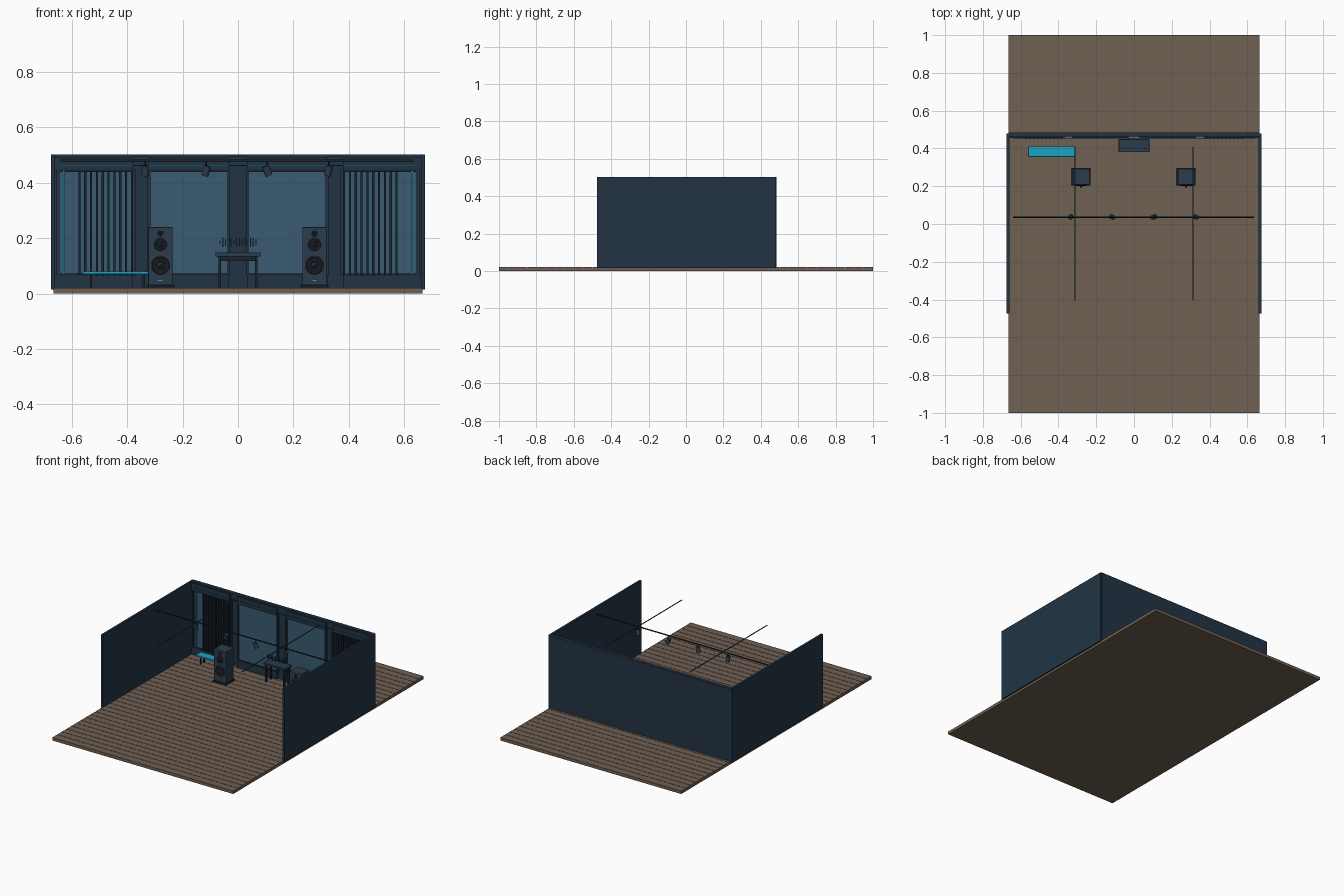
import bpy, math
from mathutils import Vector


def material(name, r, g, b, a=1.0):
    m = bpy.data.materials.new(name)
    m.diffuse_color = (r, g, b, a)
    return m


NAVY = material("navy", 0.016, 0.034, 0.058)
DARK = material("dark", 0.010, 0.018, 0.028)
WOOD = material("wood", 0.16, 0.115, 0.085)
GLASS = material("glass", 0.04, 0.105, 0.165)
CYAN = material("cyan", 0.012, 0.36, 0.56)
TEAL = material("teal", 0.008, 0.08, 0.11)
CABINET = material("cabinet", 0.024, 0.045, 0.072)
CONE = material("cone", 0.03, 0.032, 0.036)


def box(name, x0, x1, y0, y1, z0, z1, mat, bevel=0):
    bpy.ops.mesh.primitive_cube_add(size=1, location=((x0+x1)/2, (y0+y1)/2, (z0+z1)/2))
    o = bpy.context.object
    o.name = name
    o.scale = (x1-x0, y1-y0, z1-z0)
    bpy.ops.object.transform_apply(location=False, rotation=False, scale=True)
    o.data.materials.append(mat)
    if bevel:
        b = o.modifiers.new("bevel", "BEVEL")
        b.width, b.segments = bevel, 2
    return o


def tube(name, a, b, r, mat, r2=None, n=32):
    # cylinder or cone running from point a to point b
    a, b = Vector(a), Vector(b)
    bpy.ops.mesh.primitive_cone_add(vertices=n, radius1=r, radius2=r if r2 is None else r2,
                                    depth=(b-a).length, location=(a+b)/2)
    o = bpy.context.object
    o.name = name
    o.rotation_euler = (b-a).to_track_quat('Z', 'Y').to_euler()
    o.data.materials.append(mat)
    bpy.ops.object.shade_smooth_by_angle()
    return o


def ring(name, x, y, z, r, t, mat):
    bpy.ops.mesh.primitive_torus_add(major_radius=r, minor_radius=t, major_segments=36,
                                     minor_segments=8, location=(x, y, z),
                                     rotation=(math.pi/2, 0, 0))
    o = bpy.context.object
    o.name = name
    o.data.materials.append(mat)
    bpy.ops.object.shade_smooth_by_angle()


# floor slab with boards separated by thin grooves
box("floor_slab", -0.665, 0.665, -1, 1, 0, 0.0175, DARK).data.materials[0] = WOOD
for i in range(40):
    y = -1 + i*0.05
    box("floor_board", -0.665, 0.665, y + (0.0015 if i else 0), y + (0.0485 if i < 39 else 0.05),
        0.0175, 0.02, WOOD)

# back and side walls
box("back_wall", -0.665, 0.665, 0.468, 0.485, 0.015, 0.502, NAVY)
for s in (-1, 1):
    a, b = sorted((s*0.660, s*0.674))
    box("side_wall", a, b, -0.475, 0.480, 0.015, 0.502, NAVY)

# beams across the back wall, in bays with gaps at the pilasters
for x0, x1 in ((-0.66, -0.38), (-0.325, -0.035), (0.035, 0.325), (0.38, 0.66)):
    box("top_beam", x0, x1, 0.456, 0.468, 0.447, 0.492, NAVY)
    box("bottom_beam", x0, x1, 0.456, 0.468, 0.02, 0.065, NAVY)
box("crown_trim", -0.66, 0.66, 0.462, 0.468, 0.492, 0.502, NAVY)
box("cove_light", -0.64, 0.64, 0.453, 0.456, 0.461, 0.464, TEAL)

# glass bays, frames, slats and upright light strips
for s in (-1, 1):
    def mbox(name, x0, x1, *rest):
        a, b = sorted((s*x0, s*x1))
        return box(name, a, b, *rest)
    mbox("inner_glass", 0.035, 0.322, 0.463, 0.468, 0.065, 0.447, GLASS)
    mbox("outer_glass", 0.375, 0.655, 0.463, 0.468, 0.065, 0.447, GLASS)
    for x in (0.033, 0.321, 0.374, 0.650):
        mbox("frame_post", x-0.005, x+0.005, 0.456, 0.468, 0.065, 0.447, NAVY)
    for x0, x1 in ((0.035, 0.322), (0.375, 0.655)):
        for z in (0.068, 0.443):
            mbox("frame_rail", x0, x1, 0.457, 0.468, z-0.004, z+0.004, DARK)
    for i in range(10):
        x = 0.383 + i*0.021
        mbox("slat", x-0.004, x+0.004, 0.449, 0.463, 0.065, 0.442, DARK)
    mbox("upright_light", 0.627, 0.632, 0.456, 0.463, 0.07, 0.443, CYAN)
    # ceiling light strip
    mbox("ceiling_light", 0.311, 0.316, -0.405, 0.41, 0.489, 0.493, TEAL)

# loudspeakers
for x in (-0.28, 0.276):
    box("speaker_plinth", x-0.050, x+0.050, 0.203, 0.297, 0.02, 0.030, DARK, 0.002)
    box("speaker_cabinet", x-0.044, x+0.044, 0.209, 0.292, 0.030, 0.24, CABINET, 0.003)
    for z, r in ((0.102, 0.034), (0.177, 0.024), (0.217, 0.011)):
        tube("driver_plate", (x, 0.211, z), (x, 0.206, z), r, DARK)
        ring("driver_surround", x, 0.206, z, r*0.86, r*0.11, CONE)
        ring("driver_inner_ring", x, 0.206, z, r*0.5, r*0.07, CONE)
        tube("driver_plug", (x, 0.207, z), (x, 0.207-r*0.45, z), r*0.32, CONE, r*0.06)
    box("speaker_indicator", x-0.008, x+0.008, 0.207, 0.210, 0.046, 0.049, CYAN)

# console table with floating level bars
box("table_top", -0.081, 0.081, 0.38, 0.449, 0.134, 0.148, CABINET, 0.002)
box("table_shelf_rail", -0.065, 0.065, 0.41, 0.42, 0.118, 0.134, DARK)
for x in (-0.066, 0.066):
    for y in (0.392, 0.438):
        box("table_leg", x-0.005, x+0.005, y-0.005, y+0.005, 0.02, 0.134, DARK)
for i in range(14):
    x = -0.065 + i*0.01
    h = 0.006 + 0.012*abs(math.sin(i*1.9))
    box("level_bar", x-0.002, x+0.002, 0.398, 0.402, 0.185-h, 0.185+h, TEAL)

# low bench
box("bench_seat", -0.56, -0.31, 0.356, 0.41, 0.070, 0.080, CYAN, 0.002)
for x in (-0.53, -0.34):
    for y in (0.366, 0.400):
        box("bench_leg", x-0.004, x+0.004, y-0.004, y+0.004, 0.02, 0.070, DARK)

# spotlight rail and lamps
tube("spot_rail", (-0.64, 0.037, 0.48), (0.635, 0.037, 0.48), 0.004, DARK, n=12)
for x, t in ((-0.335, 0.05), (-0.115, -0.25), (0.105, 0.4), (0.327, -0.25)):
    d = Vector((math.sin(t), 0.12, -math.cos(t))).normalized()
    c = Vector((x, 0.037, 0.443))
    tube("spot_stem", (x, 0.037, 0.48), c, 0.0025, DARK, n=10)
    tube("spot_head", c - d*0.018, c + d*0.018, 0.013, CABINET, n=24)
    tube("spot_lens", c + d*0.017, c + d*0.019, 0.010, DARK, n=24)
